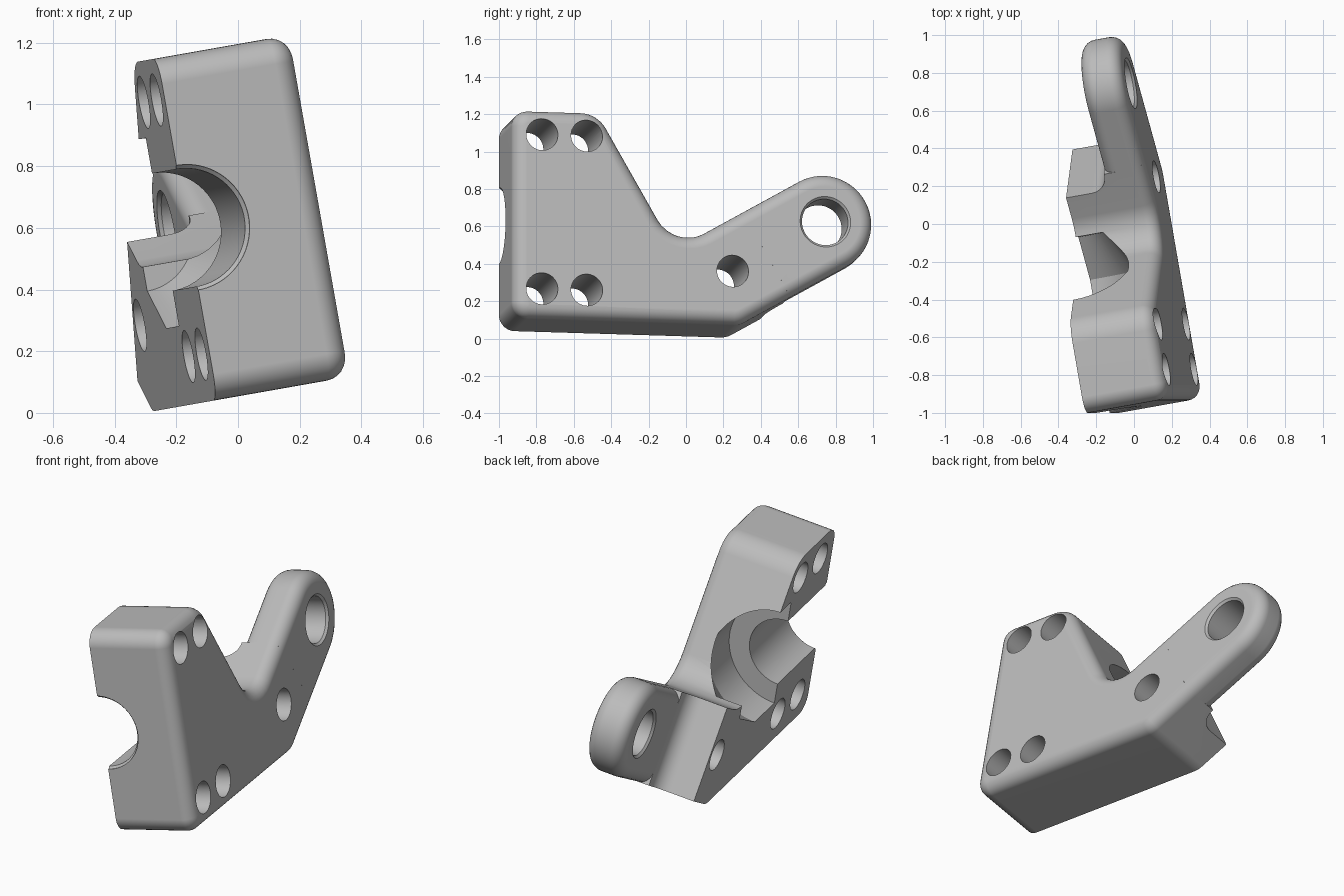
import bpy, bmesh
from math import sin, cos, pi, radians, tan
from mathutils import Matrix, Vector

if "Cube" in bpy.data.objects:
    bpy.data.objects.remove(bpy.data.objects["Cube"], do_unlink=True)

# Local frame: x = thickness, y = length, z = height; tilted at the end
INNER, OUTER, ARM_INNER = -0.23, 0.22, 0.0
BOSS = Vector((0.718, 0.618))
BOSS_R, EDGE_R = 0.26, 0.07
STEP, JOINT = -0.47, -0.37
ALONG, ACROSS = Vector((cos(pi / 6), 0.5)), Vector((-0.5, cos(pi / 6)))
TILT = Matrix.Rotation(radians(-10), 4, 'Y') @ Matrix.Rotation(radians(10), 4, 'Z')
GREY = (0.5, 0.5, 0.5, 1)

metal = bpy.data.materials.new("grey metal")
metal.use_nodes = True
metal.diffuse_color = GREY
metal.node_tree.nodes["Principled BSDF"].inputs["Base Color"].default_value = GREY


def on_arm(s, t):
    """Point at distance s along and t across the arm, from the boss centre."""
    return BOSS + ALONG * s + ACROSS * t


def rounded(corners, steps=8):
    """Outline with each (point, radius) corner replaced by an arc."""
    out = []
    for i, (p, r) in enumerate(corners):
        p = Vector(p)
        if not r:
            out.append(p)
            continue
        a = (Vector(corners[i - 1][0]) - p).normalized()
        b = (Vector(corners[(i + 1) % len(corners)][0]) - p).normalized()
        half = a.angle(b) / 2
        mid = p + (a + b).normalized() * r / sin(half)
        start = p + a * r / tan(half) - mid
        end = p + b * r / tan(half) - mid
        sweep = start.angle(end)
        for k in range(steps + 1):
            f = k / steps
            out.append(mid + (start * sin((1 - f) * sweep) + end * sin(f * sweep)) / sin(sweep))
    return out


def inset(outline, d):
    """Move a counter-clockwise outline inwards by d, keeping the arm joint edge in place."""
    out = []
    for i, p in enumerate(outline):
        normals = []
        for a, b in ((outline[i - 1], p), (p, outline[(i + 1) % len(outline)])):
            if not all(abs((q - BOSS).dot(ALONG) - JOINT) < 0.0001 for q in (a, b)):
                e = (b - a).normalized()
                normals.append(Vector((-e.y, e.x)))
        n, m = normals[0], normals[-1]
        out.append(p + (n + m) * d / (1 + n.dot(m)))
    return out


def stack(name, rings):
    """Solid through a stack of equal rings of points, capped at both ends."""
    bm = bmesh.new()
    rings = [[bm.verts.new(p) for p in ring] for ring in rings]
    bm.faces.new(rings[0])
    bm.faces.new(rings[-1])
    for a, b in zip(rings, rings[1:]):
        for i in range(len(a)):
            bm.faces.new((a[i - 1], a[i], b[i], b[i - 1]))
    bmesh.ops.recalc_face_normals(bm, faces=bm.faces)
    mesh = bpy.data.meshes.new(name)
    bm.to_mesh(mesh)
    bm.free()
    mesh.materials.append(metal)
    obj = bpy.data.objects.new(name, mesh)
    bpy.context.collection.objects.link(obj)
    return obj


def plate(name, outline, lo, hi, round_lo):
    """Plate of an outline from x = lo to hi, rounded at hi and optionally at lo."""
    turns = [pi / 2 * k / 6 for k in range(7)]
    top = [(hi - EDGE_R + EDGE_R * sin(a), EDGE_R * (1 - cos(a))) for a in turns]
    low = [(lo + hi - x, d) for x, d in reversed(top)] if round_lo else [(lo, 0)]
    return stack(name, [[(x, p.x, p.y) for p in inset(outline, d)] for x, d in low + top])


def lathe(name, profile, centre, axis, sides=64):
    """Round cutter from (distance, radius) pairs along axis x or y."""
    turns = [2 * pi * (k + 0.5) / sides for k in range(sides)]
    rings = []
    for d, r in profile:
        offsets = [(d, r * cos(a), r * sin(a)) if axis == 'X' else (r * cos(a), d, r * sin(a))
                   for a in turns]
        rings.append([Vector(centre) + Vector(o) for o in offsets])
    return stack(name, rings)


def cut(target, cutter):
    mod = target.modifiers.new("cut", 'BOOLEAN')
    mod.operation, mod.solver, mod.object = 'DIFFERENCE', 'EXACT', cutter
    bpy.context.view_layer.objects.active = target
    bpy.ops.object.modifier_apply(modifier=mod.name)
    bpy.data.objects.remove(cutter, do_unlink=True)


# Bracket body
body = plate("bracket_body", rounded([
    ((-0.975, 0.053), 0.085), ((0.26, 0.053), 0.12),
    (on_arm(JOINT, -BOSS_R), 0), (on_arm(JOINT, BOSS_R), 0),
    ((-0.091, 0.4515), 0.185), ((-0.51, 1.178), 0.16), ((-0.975, 1.178), 0.085)]),
    INNER, OUTER, False)

# Arm with a round boss end
end = [BOSS + BOSS_R * (ALONG * sin(a) - ACROSS * cos(a)) for a in [pi * k / 32 for k in range(33)]]
arm = plate("bracket_arm", [on_arm(JOINT, -BOSS_R)] + end + [on_arm(JOINT, BOSS_R)],
            ARM_INNER, OUTER, True)

# Step down from the thick body to the arm, with a concave fillet
fillet = JOINT - STEP - 0.01
step = [(STEP, -0.5)]
step += [(STEP + fillet * (1 - cos(a)), ARM_INNER - fillet * (1 - sin(a)))
         for a in [pi / 2 * k / 8 for k in range(9)]]
step += [(0, ARM_INNER), (0, -0.5)]
cut(body, stack("step_cutter", [[(x, *on_arm(s, t)) for s, x in step] for t in (-0.5, 0.5)]))

# Half bore from the front, wider pocket behind it with a tapered end
cut(body, lathe("bore_cutter", [
    (-1.1, 0.205), (-0.97, 0.205), (-0.958, 0.193), (-0.5, 0.193), (-0.5, 0.31),
    (-0.26, 0.31), (-0.03, 0.18)], (INNER, 0, 0.62), 'Y'))

# Bolt holes
for y, z in [(-0.82, 1.045), (-0.577, 1.045), (-0.82, 0.208), (-0.577, 0.208), (0.215, 0.335)]:
    cut(body, lathe("bolt_cutter", [(-0.5, 0.086), (0.5, 0.086)], (0, y, z), 'X', 40))

# Chamfered pivot hole in the boss
cut(arm, lathe("pivot_cutter", [
    (-0.2, 0.137), (ARM_INNER, 0.137), (ARM_INNER + 0.012, 0.125),
    (OUTER - 0.012, 0.125), (OUTER, 0.137), (0.4, 0.137)], (0, *BOSS), 'X'))

# Smooth shading and final tilt
for obj in (body, arm):
    obj.matrix_world = TILT
    bpy.ops.object.select_all(action='DESELECT')
    obj.select_set(True)
    bpy.context.view_layer.objects.active = obj
    bpy.ops.object.shade_smooth_by_angle(angle=radians(28))
    weighted = obj.modifiers.new("even_normals", 'WEIGHTED_NORMAL')
    weighted.keep_sharp = True
